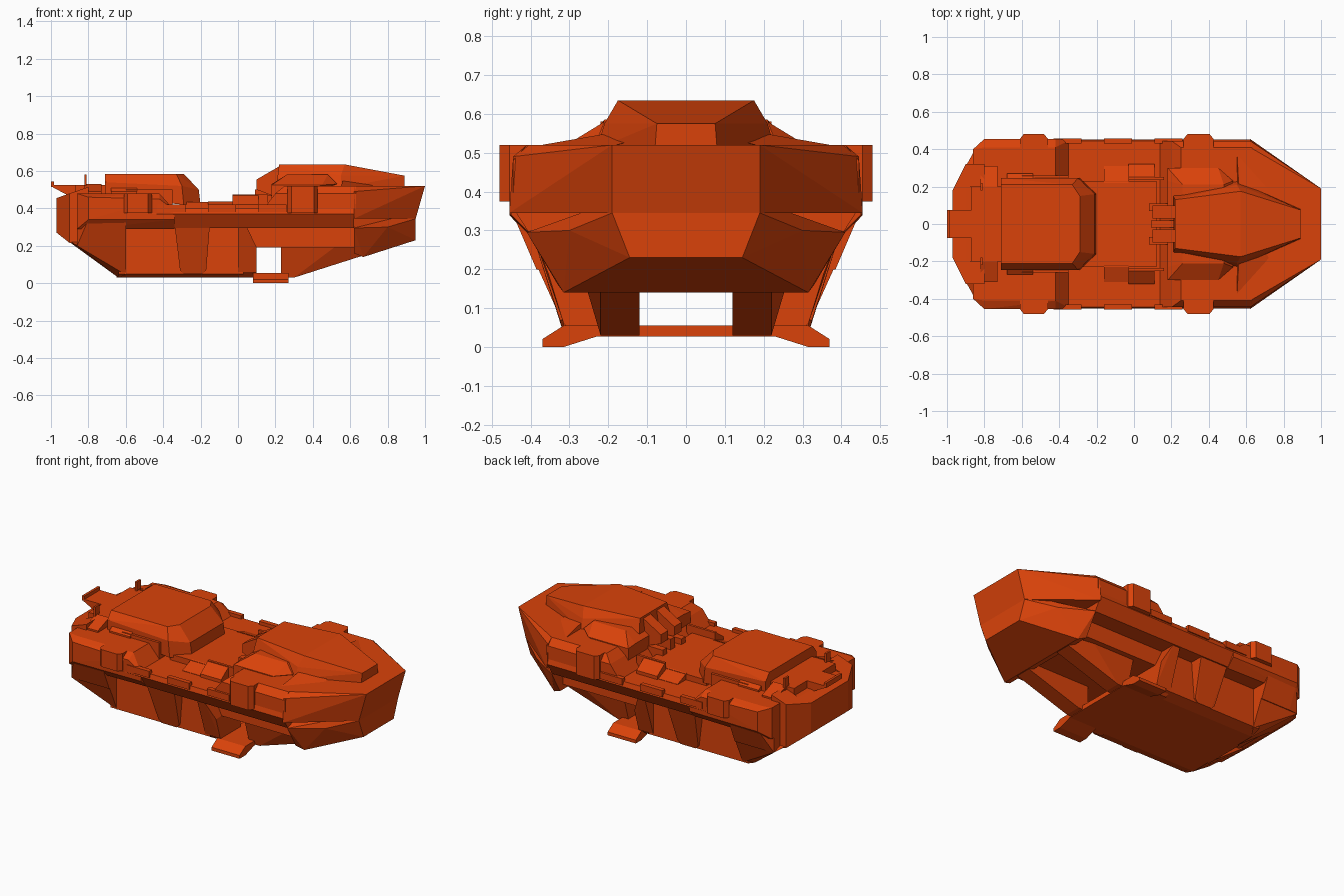
import bpy
import bmesh
from mathutils import Vector

default_cube = bpy.data.objects.get("Cube")
if default_cube:
    bpy.data.objects.remove(default_cube, do_unlink=True)

# Single painted finish
paint = bpy.data.materials.new("burnt_orange")
paint.use_nodes = True
paint.diffuse_color = (.7, .055, .003, 1)
shader = next(node for node in paint.node_tree.nodes if node.type == "BSDF_PRINCIPLED")
shader.inputs["Base Color"].default_value = paint.diffuse_color
shader.inputs["Roughness"].default_value = .7


def make_solid(name, points):
    """Flat-faced convex solid wrapped around a few corner points."""
    bm = bmesh.new()
    for point in points:
        bm.verts.new(Vector(point))
    result = bmesh.ops.convex_hull(bm, input=bm.verts[:])
    loose = {item for item in result["geom_interior"] + result["geom_unused"]
             if isinstance(item, bmesh.types.BMVert)}
    bmesh.ops.delete(bm, geom=list(loose), context="VERTS")
    bmesh.ops.recalc_face_normals(bm, faces=bm.faces[:])
    bmesh.ops.dissolve_limit(bm, angle_limit=.02, verts=bm.verts[:], edges=bm.edges[:])
    mesh = bpy.data.meshes.new(name)
    bm.to_mesh(mesh)
    bm.free()
    mesh.materials.append(paint)
    part = bpy.data.objects.new(name, mesh)
    bpy.context.collection.objects.link(part)


def central(name, *points):
    """Solid spanning the centre line, given by its back half."""
    make_solid(name, list(points) + [(x, -y, z) for x, y, z in points])


def paired(name, *points):
    """Matching solids on both sides."""
    make_solid(name + "_back", points)
    make_solid(name + "_front", [(x, -y, z) for x, y, z in points])


def corners(x, y, z):
    return [(a, b, c) for a in x for b in y for c in z]


def central_box(name, x, width, z):
    central(name, *corners(x, [width], z))


def paired_box(name, x, y, z, outer_drop=0):
    """Box on both sides whose lid may slope down outwards."""
    inner, outer = y
    bottom, top = z
    paired(name,
           *corners(x, [inner], [bottom, top]),
           *corners(x, [outer], [bottom, top - outer_drop]))


def side_panel(name, outline, y, thickness):
    """Upright panel from an outline of x, z and lean."""
    paired(name, *[(x, y + lean + depth, z)
                   for x, z, lean in outline for depth in (-thickness, thickness)])


# Main belt and raised forward deck
central("middle_belt",
        *corners([-.62, .62], [.405], [.295]),
        *corners([-.62, .62], [.453], [.37]),
        *corners([-.62, .62], [.445], [.40]))
central("forward_deck",
        *corners([.25, .63], [.41], [.52]),
        *corners([.2, .63], [.445], [.48]),
        *corners([.13, .63], [.445], [.39]))

# Nose: upper wedge overhanging a tapered jaw with a slot between
central("nose_upper",
        (1, .19, .52), (.62, .41, .52), (.62, .445, .49),
        (.62, .455, .345), (.95, .19, .345))
central("nose_jaw",
        (.95, .19, .345), (.95, .145, .23), (.82, .27, .345),
        (.8, .3, .3), (.62, .41, .295), (.62, .33, .16),
        (.67, .315, .14), (.62, .27, .345))

# Stern: shoulders, lower step and narrow tail
central("stern_shoulder",
        *corners([-.86], [.40], [.29, .48]),
        *corners([-.8], [.455], [.34, .46]),
        (-.8, .41, .29), (-.8, .41, .48),
        (-.42, .41, .48), (-.42, .455, .45),
        *corners([-.34], [.45], [.34, .39]), (-.34, .40, .29))
central("stern_step",
        *corners([-.86], [.38], [.2, .3]),
        *corners([-.8, -.6], [.385], [.2]),
        *corners([-.8, -.6], [.445], [.34]))
central("stern_tail",
        *corners([-.97], [.18], [.27, .455]),
        *corners([-.9], [.32], [.215, .48]),
        *corners([-.8], [.32], [.2, .48]))

# Belly: upright sides and sloped tail around an open passage
paired("belly_side",
       *corners([-.64, .03], [.12, .25], [.03]),
       *corners([-.64, .03], [.315], [.05]),
       *corners([-.64, .03], [.12, .315], [.297]))
paired("tail_ramp",
       *corners([-.97], [.12, .18], [.27]),
       *corners([-.86, -.6], [.12, .38], [.2]),
       *corners([-.64], [.12, .25], [.03]),
       *corners([-.6], [.12, .31], [.045]))
central_box("belly_floor", x=(-.65, .1), width=.13, z=(.03, .05))
paired("belly_bulkhead",
       *corners([0, .1], [.12, .28], [.03]),
       *corners([0, .1], [.315], [.06]),
       *corners([0, .1], [.12, .355], [.19]),
       *corners([0, .05], [.12, .395], [.295]))
side_panel("belly_rib",
           [(-.34, .32, .085), (-.31, .07, .005), (-.29, .05, 0),
            (-.19, .05, 0), (-.17, .07, .005), (-.15, .32, .085)],
           y=.26, thickness=.06)
central_box("belly_ceiling", x=(0, .62), width=.3, z=(.19, .3))

# Keel runners under the nose, and the landing foot
paired("keel_runner",
       *corners([.23, .3], [.12, .22], [.03]),
       *corners([.66], [.12, .22], [.145]),
       *corners([.23, .66], [.12, .3], [.3]))
central("foot_crossbar", *corners([.08, .27], [.24], [.027, .055]))
paired("foot_pad",
       *corners([.08, .27], [.22], [.03, .055]),
       *corners([.08, .27], [.315], [0, .055]),
       *corners([.08, .27], [.37], [0, .02]))

# Cockpit canopy with side cheeks and rear brace
central("canopy",
        (.22, .13, .635), (.57, .175, .635), (.89, .075, .575),
        (.89, .08, .51), (.55, .21, .575), (.55, .23, .51),
        (.21, .15, .56), (.21, .15, .42))
paired("canopy_cheek",
       *corners([.26, .48], [.1, .21], [.58]),
       *corners([.18, .53], [.1, .23], [.53]),
       *corners([.18, .45], [.1, .30], [.525]),
       *corners([.18], [.1, .30], [.42]))
paired("canopy_brace",
       *corners([.23], [.03, .1], [.45, .63]),
       *corners([.1], [.03, .1], [.5, .555]))
paired("nose_brow",
       (.55, .2, .51), (.55, .4, .515), (.73, .2, .515),
       (.56, .2, .55), (.7, .14, .53))

# Rear upper housing
central("rear_housing",
        (-.71, .21, .585), (-.33, .21, .585), (-.29, .15, .585),
        (-.71, .245, .54), (-.3, .245, .52), (-.21, .16, .50),
        (-.71, .245, .46), (-.29, .245, .42), (-.2, .16, .42))
central_box("middle_spine", x=(-.3, .12), width=.23, z=(.38, .435))
paired_box("housing_skirt", x=(-.68, -.54), y=(.2, .27), z=(.46, .54), outer_drop=.05)
paired_box("housing_flank", x=(-.6, -.35), y=(.2, .26), z=(.4, .5))

# Stern ledge, tail plate and shoulder equipment
central_box("stern_ledge", x=(-.87, -.7), width=.2, z=(.45, .525))
central("tail_plate",
        *corners([-.99], [.075], [.512, .525]),
        *corners([-.87], [.075], [.45, .525]))
central_box("tail_lip", x=(-1, -.985), width=.075, z=(.515, .545))
paired("stern_horn",
       *corners([-.9], [.2, .32], [.44, .48]),
       *corners([-.8], [.2, .32], [.44, .515]))
paired_box("stern_locker", x=(-.82, -.73), y=(.2, .31), z=(.46, .53), outer_drop=.04)
paired_box("stern_mast", x=(-.822, -.81), y=(.18, .22), z=(.5, .58))

# Mid-deck lockers and the centre hatch
paired_box("deck_locker", x=(-.16, -.03), y=(.22, .31), z=(.39, .437), outer_drop=.035)
paired_box("deck_rail", x=(-.03, .16), y=(.235, .25), z=(.39, .475))
paired_box("deck_crate", x=(-.03, .11), y=(.25, .32), z=(.39, .47), outer_drop=.05)
paired_box("hatch_side", x=(.08, .2), y=(.07, .11), z=(.40, .47))
central_box("hatch_bar", x=(.09, .22), width=.02, z=(.42, .5))

# Side pods and thin belt plates
for name, start, end, top in (("rear_pod", -.61, -.46, .48), ("forward_pod", .265, .425, .52)):
    paired(name,
           *corners([start, end], [.4, .455], [.375, top]),
           *corners([start + .02, end - .02], [.48], [.375, top]))
for name, start in (("stern_plate", -.43), ("middle_plate", -.16), ("forward_plate", .11)):
    paired_box(name, x=(start, start + .15), y=(.43, .458), z=(.38, .42))
